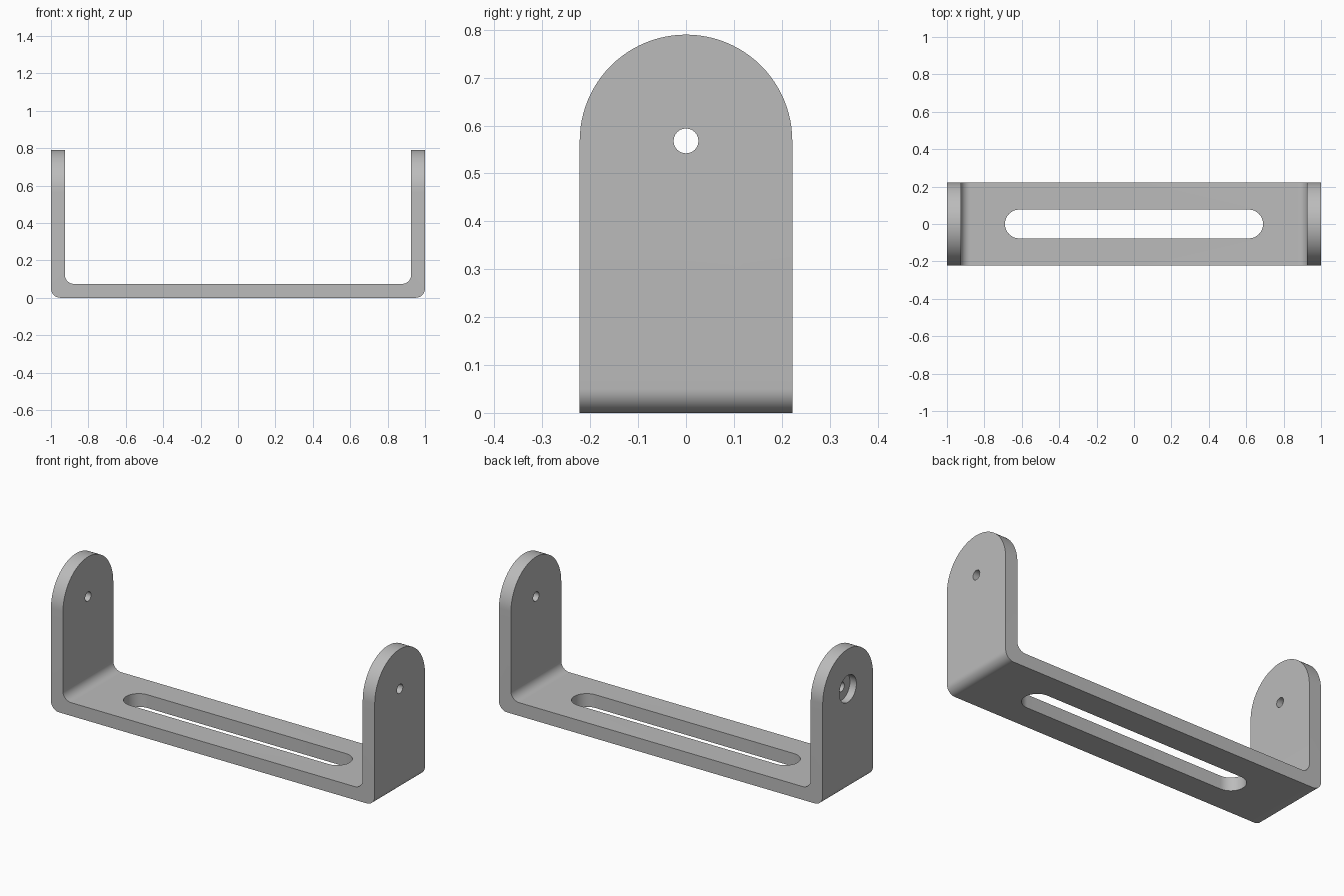
import bpy, bmesh
from math import sin, cos, pi, radians
from mathutils import Vector

cube = bpy.data.objects.get("Cube")
if cube:
    bpy.data.objects.remove(cube, do_unlink=True)

# Main dimensions
HALF_LEN, HALF_WID, HEIGHT, THICK = 1.0, 0.222, 0.79, 0.074
BEND = 0.05
HOLE_Z = HEIGHT - HALF_WID
HOLE_R, BORE_R, BORE_DEPTH = 0.026, 0.075, 0.04
SLOT_HALF, SLOT_R = 0.69, 0.077

steel = bpy.data.materials.new("grey steel")
steel.use_nodes = True
GREY = (0.5, 0.5, 0.5, 1)
steel.diffuse_color = GREY
steel.node_tree.nodes["Principled BSDF"].inputs["Base Color"].default_value = GREY


def arc(cx, cy, r, start, end, steps):
    """Points along an arc, angles in degrees."""
    angles = [radians(start + (end - start) * i / steps) for i in range(steps + 1)]
    return [(cx + r * cos(a), cy + r * sin(a)) for a in angles]


def prism(name, points, place, depth):
    """Extrude a closed 2D outline, placed in space by a function, along depth."""
    bm = bmesh.new()
    face = bm.faces.new([bm.verts.new(place(u, v)) for u, v in points])
    new = bmesh.ops.extrude_face_region(bm, geom=[face])["geom"]
    verts = [e for e in new if isinstance(e, bmesh.types.BMVert)]
    bmesh.ops.translate(bm, verts=verts, vec=Vector(depth))
    bmesh.ops.recalc_face_normals(bm, faces=bm.faces)
    mesh = bpy.data.meshes.new(name)
    bm.to_mesh(mesh)
    bm.free()
    mesh.materials.append(steel)
    obj = bpy.data.objects.new(name, mesh)
    bpy.context.collection.objects.link(obj)
    return obj


def carve(target, cutter, operation):
    """Apply a boolean, then discard the cutter."""
    cutter.hide_render = True
    mod = target.modifiers.new("carve", "BOOLEAN")
    mod.object, mod.operation, mod.solver = cutter, operation, "EXACT"
    bpy.ops.object.modifier_apply(modifier=mod.name)
    bpy.data.objects.remove(cutter, do_unlink=True)


# Bent strip: right half of the U outline, mirrored for the left half
inner = HALF_LEN - THICK
half = arc(HALF_LEN - BEND, BEND, BEND, -90, 0, 12)
half += [(HALF_LEN, HEIGHT), (inner, HEIGHT)]
half += arc(inner - BEND, THICK + BEND, BEND, 0, -90, 12)
outline = half + [(-x, z) for x, z in reversed(half)]
bracket = prism("u_bracket", outline, lambda x, z: (x, -HALF_WID, z), (0, 2 * HALF_WID, 0))
bpy.ops.object.select_all(action="DESELECT")
bracket.select_set(True)
bpy.context.view_layer.objects.active = bracket

# Rounded tops of both upright ears
crown = arc(0, HOLE_Z, HALF_WID, 0, 180, 48)
ear = [(-0.5, HOLE_Z), (-0.5, 1), (0.5, 1), (0.5, HOLE_Z)]
carve(bracket, prism("ear_rounding", crown + ear,
                     lambda y, z: (-1.1, y, z), (2.2, 0, 0)), "DIFFERENCE")

# Long slot through the base
end = SLOT_HALF - SLOT_R
slot = arc(end, 0, SLOT_R, -90, 90, 24) + arc(-end, 0, SLOT_R, 90, 270, 24)
carve(bracket, prism("slot_cutter", slot, lambda x, y: (x, y, -0.1), (0, 0, 0.3)), "DIFFERENCE")

# Pivot hole through both ears
carve(bracket, prism("hole_cutter", arc(0, HOLE_Z, HOLE_R, 0, 345, 23),
                     lambda y, z: (-1.1, y, z), (2.2, 0, 0)), "DIFFERENCE")

# Wide recess on the outside of one ear
carve(bracket, prism("recess_cutter", arc(0, HOLE_Z, BORE_R, 0, 350, 35),
                     lambda y, z: (-1.1, y, z), (0.1 + BORE_DEPTH, 0, 0)), "DIFFERENCE")

bpy.ops.object.shade_smooth_by_angle(angle=radians(30))
